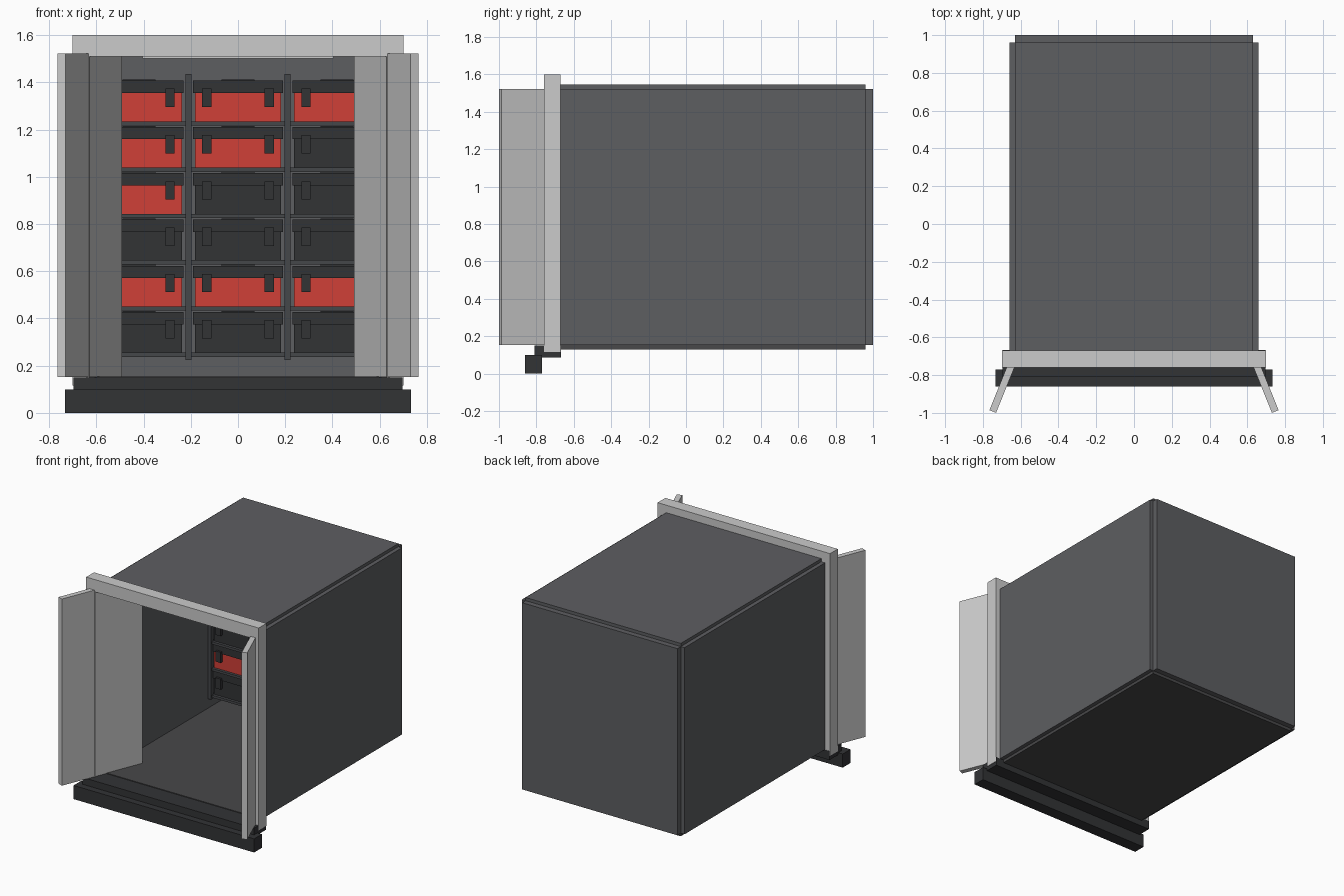
import bpy, math

if "Cube" in bpy.data.objects:
    bpy.data.objects.remove(bpy.data.objects["Cube"])


def material(name, rgb):
    m = bpy.data.materials.new(name)
    m.diffuse_color = (*rgb, 1)
    m.use_nodes = True
    m.node_tree.nodes["Principled BSDF"].inputs["Base Color"].default_value = m.diffuse_color
    return m


SHELL = material("shell_grey", (0.11, 0.112, 0.12))
FLOOR = material("floor_dark", (0.065, 0.065, 0.067))
BLACK = material("black_plastic", (0.032, 0.033, 0.036))
STEEL = material("rack_steel", (0.06, 0.063, 0.068))
RED = material("case_red", (0.63, 0.05, 0.038))
LIGHT = material("lamp_white", (1, 1, 0.97))


def box(name, x, y, z, mat=None, rot=0):
    """Box from (min, max) ranges, optionally turned about its own vertical axis."""
    lo, hi = zip(x, y, z)
    bpy.ops.mesh.primitive_cube_add(
        size=1, location=[(a + b) / 2 for a, b in zip(lo, hi)], rotation=(0, 0, rot))
    o = bpy.context.object
    o.name = name
    o.scale = [b - a for a, b in zip(lo, hi)]
    bpy.ops.object.transform_apply(location=False, rotation=False, scale=True)
    if mat:
        o.data.materials.append(mat)
    return o


def span(s, a, b):
    """Range a..b mirrored to side s."""
    return tuple(sorted((s * a, s * b)))


# Cargo shell
box("floor", (-0.63, 0.63), (-0.67, 0.96), (0.13, 0.155), FLOOR)
box("roof", (-0.63, 0.63), (-0.67, 0.96), (1.52, 1.545), SHELL)
box("back_wall", (-0.63, 0.63), (0.96, 1.0), (0.152, 1.522), SHELL)
for s, side in ((-1, "left"), (1, "right")):
    box(f"{side}_wall", span(s, 0.63, 0.66), (-0.67, 0.96), (0.152, 1.522), SHELL)
box("ceiling_lamp", (-0.405, 0.405), (0.1, 0.16), (1.5, 1.52), LIGHT)

# Rear frame, swung doors, sill and bumper
box("frame_header", (-0.7, 0.7), (-0.76, -0.67), (1.51, 1.6))
for s, side in ((-1, "left"), (1, "right")):
    box(f"{side}_frame_post", span(s, 0.63, 0.7), (-0.76, -0.67), (0.115, 1.51))
    # door slab turned about its middle, passing through the post
    box(f"{side}_door", (s * 0.628 - 0.32, s * 0.628 + 0.32), (-0.715, -0.677),
        (0.152, 1.522), rot=math.radians(90 + s * 22))
box("sill", (-0.697, 0.697), (-0.81, -0.668), (0.085, 0.15), BLACK)
box("bumper", (-0.733, 0.733), (-0.86, -0.77), (0, 0.1), BLACK)

# Rack of uprights and shelves
PITCH_X, PITCH_Z, BASE = 0.42, 0.196, 0.255
for i in range(4):
    x = max(-0.617, min(0.617, (i - 1.5) * PITCH_X))
    for y, where in ((0.55, "front"), (0.925, "back")):
        box(f"rack_{where}_upright", (x - 0.013, x + 0.013), (y, y + 0.03), (0.225, 1.435), STEEL)
for r in range(6):
    z = BASE + r * PITCH_Z
    box("rack_shelf", (-0.615, 0.615), (0.56, 0.95), (z - 0.018, z), STEEL)

# Cases: r = red body, d = dark body, rows from the bottom up
for r, row in enumerate(("ddd", "rrr", "ddd", "rdd", "rrd", "rrr")):
    z = BASE + r * PITCH_Z
    for c, colour in enumerate(row):
        x = (c - 1) * PITCH_X
        box("case_body", (x - 0.183, x + 0.183), (0.58, 0.93), (z, z + 0.12),
            RED if colour == "r" else BLACK)
        box("case_lid", (x - 0.19, x + 0.19), (0.572, 0.938), (z + 0.12, z + 0.172), BLACK)
        box("case_handle", (x - 0.07, x + 0.07), (0.7, 0.74), (z + 0.17, z + 0.177), BLACK)
        for s in (-1, 1):
            box("case_latch", span(1, x + s * 0.132 - 0.02, x + s * 0.132 + 0.02),
                (0.557, 0.582), (z + 0.06, z + 0.138), BLACK)
